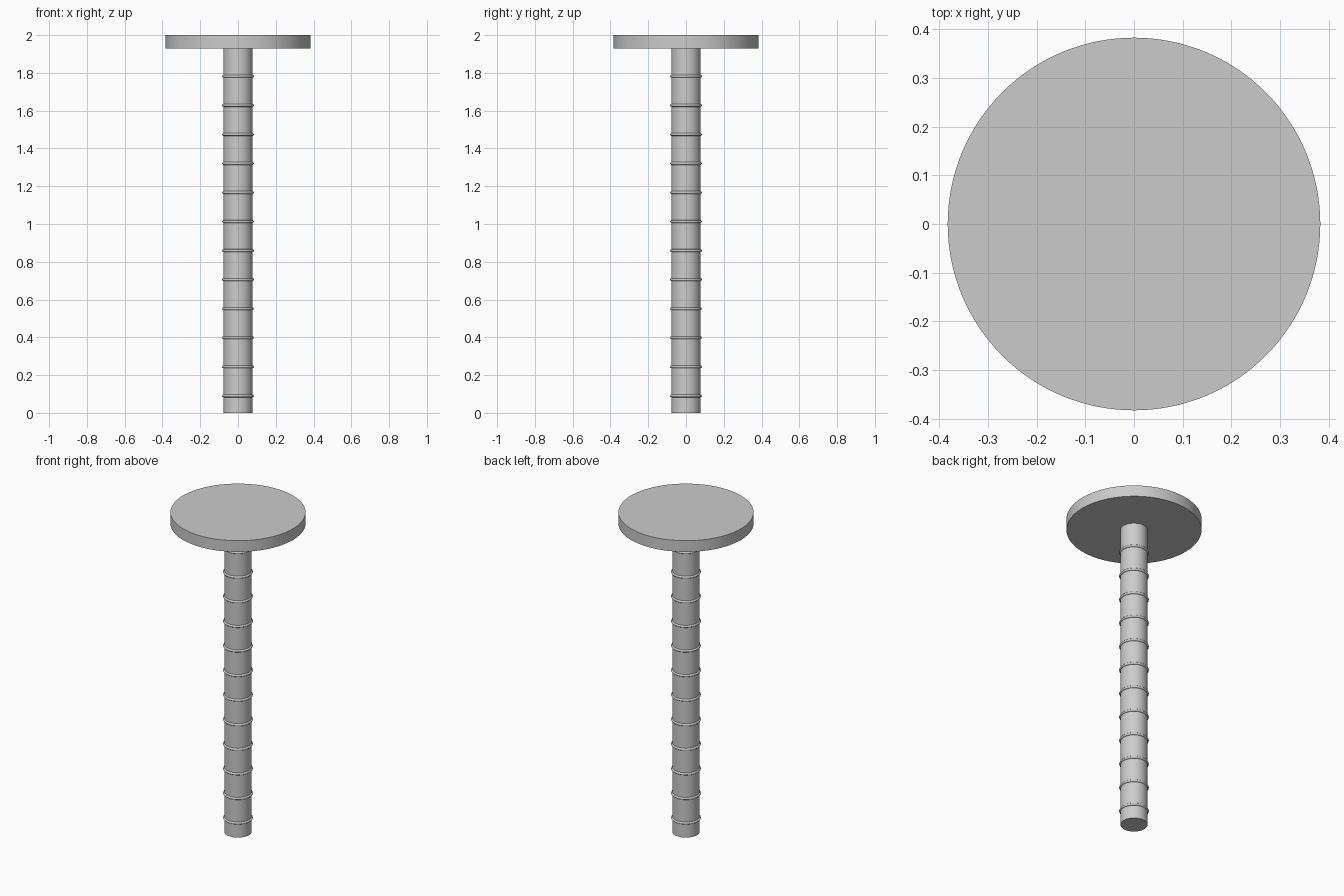
import bpy, math

if "Cube" in bpy.data.objects:
    bpy.data.objects.remove(bpy.data.objects["Cube"])

grey = bpy.data.materials.new("plain grey")
grey.diffuse_color = (0.6, 0.6, 0.6, 1)
grey.use_nodes = True
grey.node_tree.nodes["Principled BSDF"].inputs["Base Color"].default_value = grey.diffuse_color


def finish(name):
    ob = bpy.context.object
    ob.name = name
    ob.data.materials.append(grey)
    bpy.ops.object.shade_smooth_by_angle(angle=math.radians(35))


def disc(name, radius, z0, z1, sides):
    bpy.ops.mesh.primitive_cylinder_add(vertices=sides, radius=radius, depth=z1 - z0,
                                        location=(0, 0, (z0 + z1) / 2))
    finish(name)


# round flat head and straight shaft
disc("head", 0.383, 1.93, 2.0, 128)
disc("shaft", 0.077, 0.0, 1.94, 64)

# evenly spaced raised rings along the shaft
for i in range(12):
    bpy.ops.mesh.primitive_torus_add(major_segments=64, minor_segments=12,
                                     major_radius=0.0765, minor_radius=0.0075,
                                     location=(0, 0, 0.09 + i * 0.1538))
    finish(f"ring_{i + 1}")
